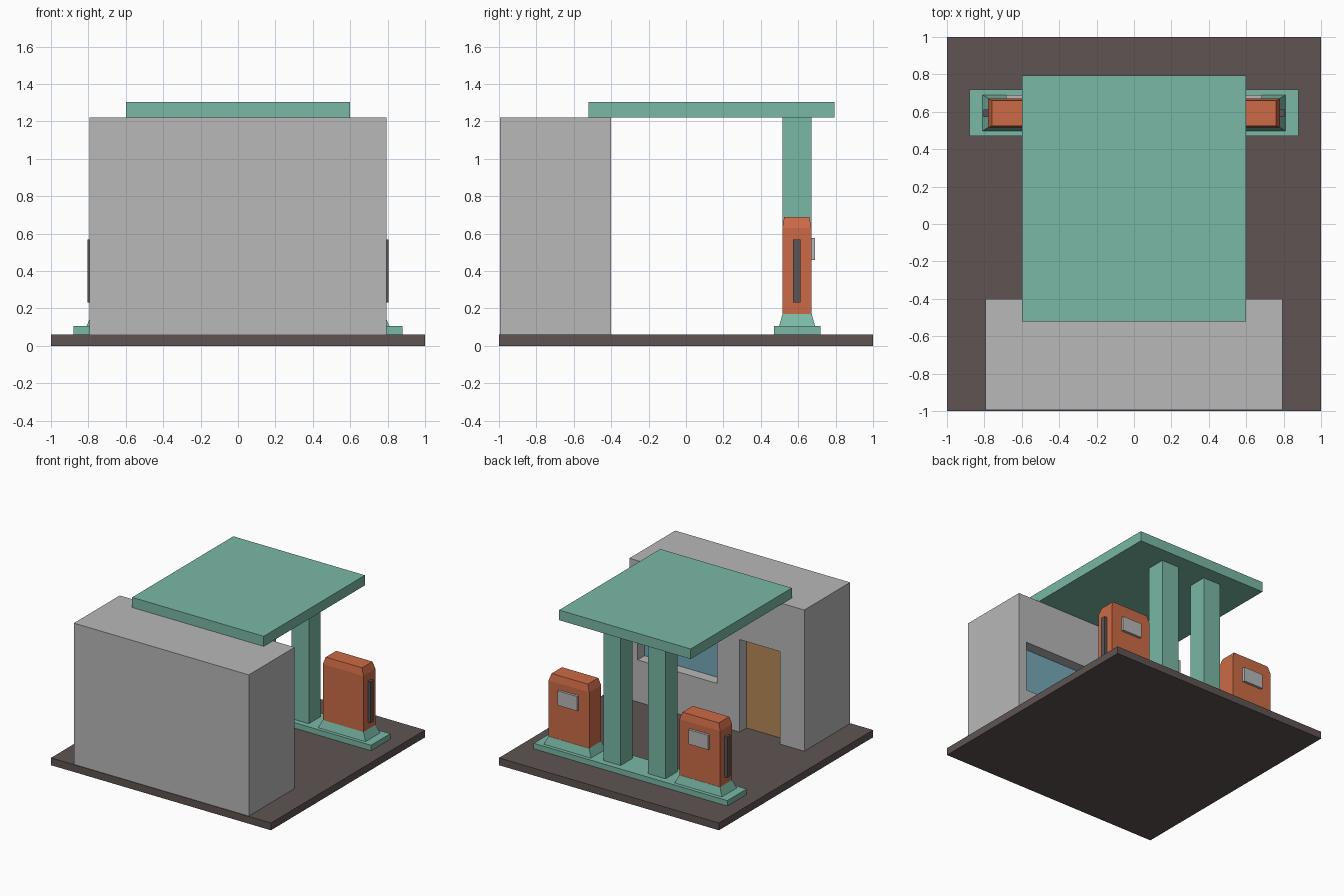
import bpy
import bmesh

default_cube = bpy.data.objects.get("Cube")
if default_cube:
    bpy.data.objects.remove(default_cube, do_unlink=True)


def material(name, hex_code):
    """Flat material from an sRGB hex code, stored as linear values."""
    srgb = [int(hex_code[i:i + 2], 16) / 255 for i in (0, 2, 4)]
    color = [c / 12.92 if c < 0.04 else ((c + 0.055) / 1.055) ** 2.4 for c in srgb] + [1]
    mat = bpy.data.materials.new(name)
    mat.use_nodes = True
    mat.diffuse_color = color
    mat.node_tree.nodes["Principled BSDF"].inputs["Base Color"].default_value = color
    return mat


ASPHALT = material("dark asphalt", "5E5452")
WALL = material("light grey", "B8B8B8")
TEAL = material("teal", "7AB8A6")
ORANGE = material("orange", "CC6B47")
GLASS = material("blue glass", "76A9BA")
WOOD = material("brown wood", "B68957")
RUBBER = material("dark rubber", "5A5556")


def frustum(name, mat, x, y, z, inset_x=0.0, inset_y=0.0):
    """Box between the given ranges, its top narrowed by the insets."""
    bm = bmesh.new()
    bmesh.ops.create_cube(bm, size=1)
    for v in bm.verts:
        top = v.co.z > 0
        sx, sy = (1 if v.co.x > 0 else -1), (1 if v.co.y > 0 else -1)
        v.co.x = x[sx > 0] - sx * inset_x * top
        v.co.y = y[sy > 0] - sy * inset_y * top
        v.co.z = z[top]
    mesh = bpy.data.meshes.new(name)
    bm.to_mesh(mesh)
    bm.free()
    mesh.materials.append(mat)
    obj = bpy.data.objects.new(name, mesh)
    bpy.context.collection.objects.link(obj)
    return obj


def mirrored(obj):
    """Repeat a part on the other side of the forecourt."""
    obj.modifiers.new("Mirror", 'MIRROR').use_axis = (True, False, False)
    return obj


# Ground slab and shop
GROUND, ROOF = 0.06, 1.22
SHOP_BACK = -0.4
RECESS = SHOP_BACK - 0.095
frustum("ground_slab", ASPHALT, (-1, 1), (-1, 1), (0, GROUND))
shop = frustum("shop_building", WALL, (-0.795, 0.795), (-0.995, SHOP_BACK), (GROUND, ROOF))


def opening(name, mat, x, z, cut_bottom):
    """Cut a recess into the shop and lay a thin coloured panel at its back."""
    cutter = frustum(name + "_cutter", WALL, x, (RECESS, SHOP_BACK + 0.1), (cut_bottom, z[1]))
    cutter.hide_render = True
    cutter.hide_viewport = True
    cutter.display_type = 'WIRE'
    cut = shop.modifiers.new(name, 'BOOLEAN')
    cut.operation = 'DIFFERENCE'
    cut.solver = 'EXACT'
    cut.object = cutter
    frustum(name, mat, x, (RECESS - 0.003, RECESS + 0.005), z)
    return cutter


cutters = [
    opening("shop_window", GLASS, (0.0, 0.72), (0.405, 0.82), 0.405),
    opening("shop_door", WOOD, (-0.573, -0.208), (GROUND, 0.82), GROUND - 0.05),
]

# Bake the cuts so the cutters are no longer needed
bpy.context.view_layer.update()
evaluated = shop.evaluated_get(bpy.context.evaluated_depsgraph_get())
shop.data = bpy.data.meshes.new_from_object(evaluated)
shop.modifiers.clear()
for cutter in cutters:
    bpy.data.objects.remove(cutter, do_unlink=True)

# Canopy, columns and pump island
PUMP_Y = (0.515, 0.67)
ISLAND_TOP = 0.105
frustum("canopy", TEAL, (-0.598, 0.598), (-0.52, 0.793), (ROOF, 1.303))
frustum("pump_island", TEAL, (-0.88, 0.88), (0.47, 0.72), (GROUND, ISLAND_TOP))
mirrored(frustum("canopy_columns", TEAL, (0.125, 0.283), PUMP_Y, (ISLAND_TOP, ROOF)))

# Pumps: flared foot, body, tapered cap, display and hose strip
PUMP_X = (0.41, 0.78)
mirrored(frustum("pump_feet", TEAL, (0.38, 0.81), (0.498, 0.69),
                 (ISLAND_TOP, 0.17), 0.03, 0.018))
mirrored(frustum("pump_bodies", ORANGE, PUMP_X, PUMP_Y, (0.17, 0.63)))
mirrored(frustum("pump_caps", ORANGE, PUMP_X, PUMP_Y, (0.63, 0.688), 0.02, 0.01))
mirrored(frustum("pump_displays", WALL, (0.507, 0.685), (0.665, 0.69), (0.458, 0.577)))
mirrored(frustum("pump_hose_strips", RUBBER, (0.775, 0.805), (0.572, 0.612), (0.23, 0.567)))
